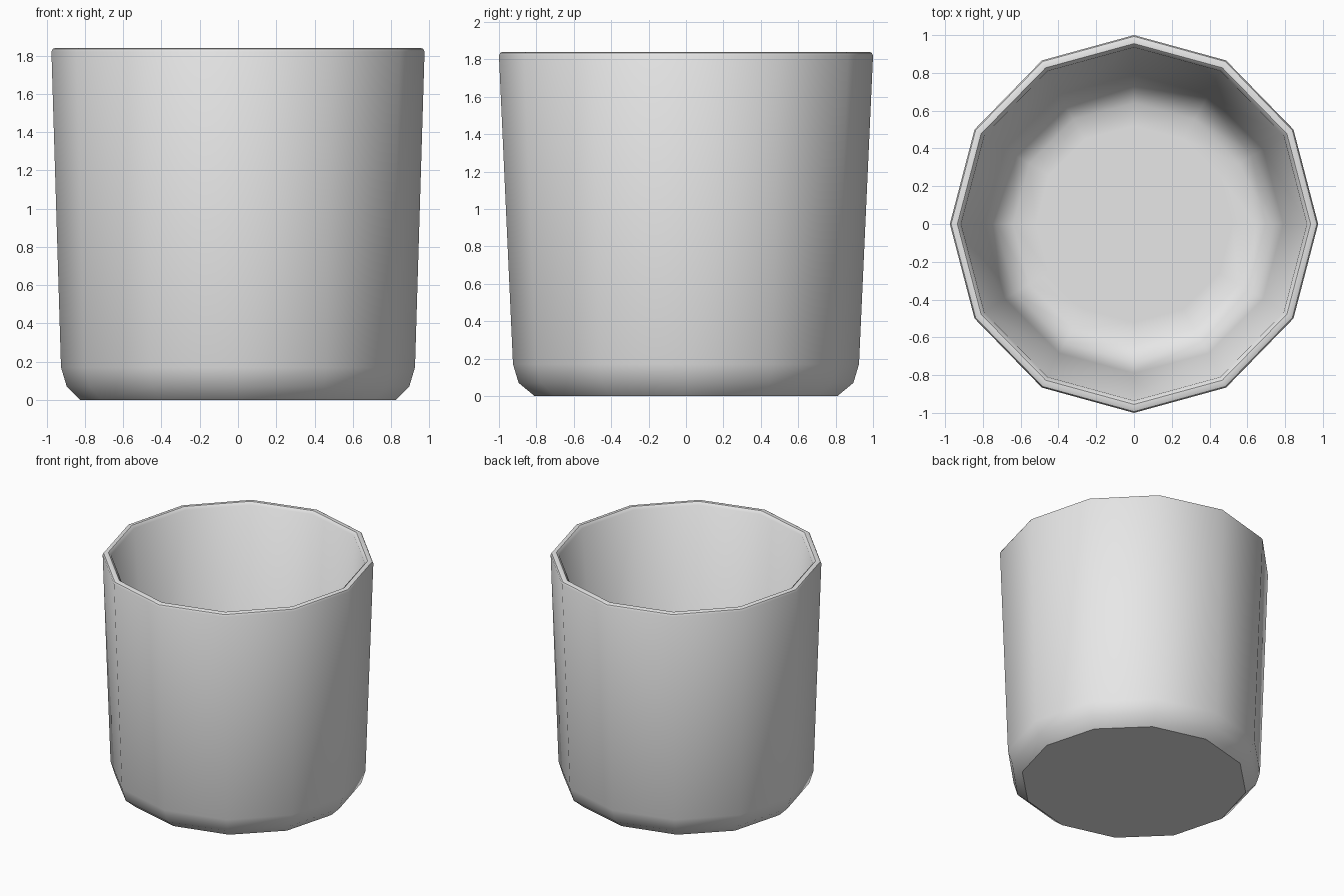
import bpy, bmesh
from math import cos, sin, pi, radians

cube = bpy.data.objects.get("Cube")
if cube:
    bpy.data.objects.remove(cube, do_unlink=True)

SIDES = 12

# One plain grey for the whole cup
grey = bpy.data.materials.new("plain_grey")
grey.use_nodes = True
grey.diffuse_color = (0.8, 0.8, 0.8, 1)
grey.node_tree.nodes["Principled BSDF"].inputs["Base Color"].default_value = (0.8, 0.8, 0.8, 1)

# Wall profile as (x radius, y radius, height): base, outside, rim, inside, floor
profile = [
    (0.825, 0.81, 0.0),
    (0.895, 0.895, 0.07),
    (0.925, 0.925, 0.17),
    (0.975, 1.0, 1.82),
    (0.968, 0.993, 1.835),
    (0.955, 0.98, 1.84),
    (0.935, 0.955, 1.84),
    (0.915, 0.935, 1.82),
    (0.79, 0.79, 0.30),
    (0.73, 0.73, 0.16),
    (0.64, 0.64, 0.10),
    (0.52, 0.52, 0.10),
]


def lathe(name, rings, material):
    """Join elliptical rings into a closed shell with flat end caps."""
    bm = bmesh.new()
    loops = []
    for rx, ry, z in rings:
        angles = [2 * pi * i / SIDES for i in range(SIDES)]
        loops.append([bm.verts.new((rx * cos(a), ry * sin(a), z)) for a in angles])
    for low, high in zip(loops, loops[1:]):
        for i in range(SIDES):
            j = (i + 1) % SIDES
            bm.faces.new((low[i], low[j], high[j], high[i]))
    bm.faces.new(loops[0][::-1])
    bm.faces.new(loops[-1])
    bmesh.ops.recalc_face_normals(bm, faces=bm.faces)
    mesh = bpy.data.meshes.new(name)
    bm.to_mesh(mesh)
    bm.free()
    mesh.materials.append(material)
    obj = bpy.data.objects.new(name, mesh)
    bpy.context.collection.objects.link(obj)
    return obj


# Cup body, smooth except at the base edge
cup = lathe("cup_body", profile, grey)
bpy.ops.object.select_all(action='DESELECT')
cup.select_set(True)
bpy.context.view_layer.objects.active = cup
bpy.ops.object.shade_smooth_by_angle(angle=radians(40))
